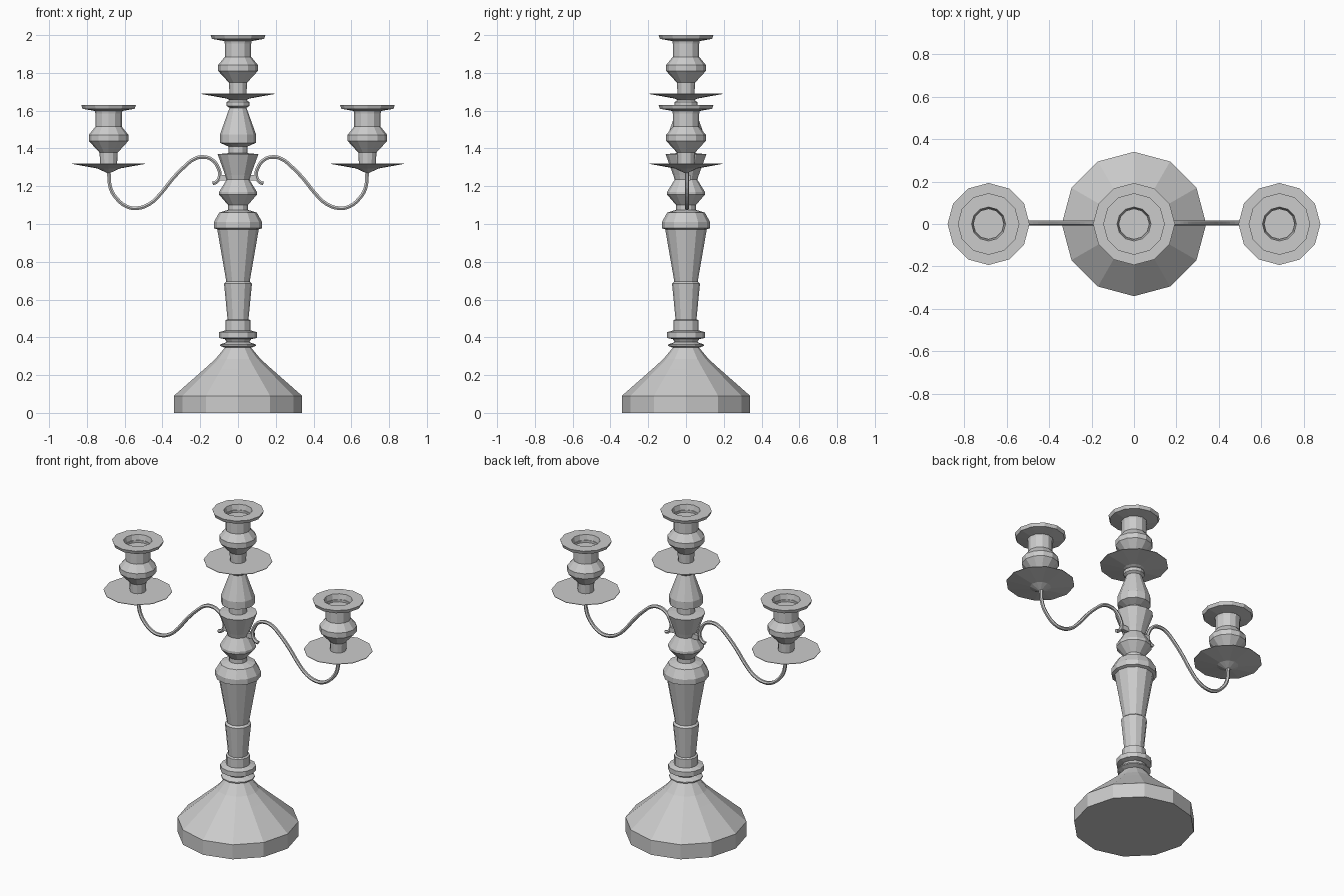
import bpy
import bmesh
from math import cos, sin, tau

SIDES = 12
ARM_X = 0.685      # distance of side cups from the column
ARM_DROP = 0.37    # side cups sit this much lower than the centre cup

cube = bpy.data.objects.get("Cube")
if cube:
    bpy.data.objects.remove(cube, do_unlink=True)

# Single pewter grey colour
grey = bpy.data.materials.new("pewter_grey")
grey.use_nodes = True
colour = (0.6, 0.6, 0.6, 1)
grey.diffuse_color = colour
grey.node_tree.nodes["Principled BSDF"].inputs["Base Color"].default_value = colour


def add_object(name, mesh, location=(0, 0, 0)):
    obj = bpy.data.objects.new(name, mesh)
    obj.location = location
    mesh.materials.clear()
    mesh.materials.append(grey)
    bpy.context.collection.objects.link(obj)
    return obj


def lathe(name, profile, location=(0, 0, 0)):
    """Turn a (radius, height) profile into a closed faceted solid."""
    bm = bmesh.new()
    rings = [[bm.verts.new((r * cos(tau * i / SIDES), r * sin(tau * i / SIDES), z))
              for i in range(SIDES)] for r, z in profile]
    for low, high in zip(rings, rings[1:]):
        for i in range(SIDES):
            j = (i + 1) % SIDES
            bm.faces.new((low[i], low[j], high[j], high[i]))
    bm.faces.new(rings[0][::-1])
    bm.faces.new(rings[-1])
    bmesh.ops.recalc_face_normals(bm, faces=bm.faces)
    mesh = bpy.data.meshes.new(name)
    bm.to_mesh(mesh)
    bm.free()
    return add_object(name, mesh, location)


# Base and turned column
lathe("base", [(0.34, 0), (0.34, 0.09), (0.175, 0.235), (0.12, 0.285), (0.07, 0.345)])
lathe("foot_rings", [(0.07, 0.345), (0.095, 0.355), (0.095, 0.362), (0.06, 0.375),
                     (0.07, 0.39), (0.1, 0.397), (0.1, 0.427), (0.067, 0.437),
                     (0.067, 0.49), (0.058, 0.495)])
lathe("lower_stem", [(0.055, 0.49), (0.074, 0.685), (0.062, 0.695), (0.11, 0.972),
                     (0.128, 0.978), (0.128, 1.01), (0.1, 1.06), (0.052, 1.075)])
lathe("upper_stem", [(0.052, 1.07), (0.052, 1.1), (0.1, 1.155), (0.1, 1.17), (0.06, 1.235),
                     (0.068, 1.26), (0.108, 1.37), (0.05, 1.375), (0.05, 1.41),
                     (0.095, 1.43), (0.095, 1.475), (0.045, 1.615), (0.06, 1.625),
                     (0.06, 1.645), (0.04, 1.66), (0.04, 1.68)])

# Drip dishes and candle cups
dish = [(0.008, 1.64), (0.06, 1.664), (0.193, 1.688), (0.193, 1.691)]
cup = [(0.045, 1.69), (0.048, 1.748), (0.105, 1.81), (0.105, 1.842), (0.07, 1.885),
       (0.07, 1.968), (0.138, 1.98), (0.145, 2.0), (0.08, 2.0), (0.07, 1.955)]
for label, x, drop in (("centre", 0, 0), ("left", ARM_X, ARM_DROP), ("right", -ARM_X, ARM_DROP)):
    lathe(label + "_dish", dish, (x, 0, -drop))
    lathe(label + "_cup", cup, (x, 0, -drop))

# Scrolled arms, from the inner curl out to the dish
path = [(0.135, 1.215), (0.115, 1.222), (0.096, 1.257), (0.105, 1.297), (0.137, 1.34),
        (0.185, 1.355), (0.23, 1.345), (0.28, 1.307), (0.35, 1.235), (0.41, 1.16),
        (0.47, 1.105), (0.54, 1.083), (0.59, 1.093), (0.64, 1.132), (0.675, 1.19),
        (0.684, 1.285)]


def arm(name, side):
    curve = bpy.data.curves.new(name + "_path", "CURVE")
    curve.dimensions = "3D"
    curve.resolution_u = 3
    curve.bevel_depth = 0.011
    curve.bevel_resolution = 1
    curve.use_fill_caps = True
    spline = curve.splines.new("BEZIER")
    spline.bezier_points.add(len(path) - 1)
    for point, (x, z) in zip(spline.bezier_points, path):
        point.co = (side * x, 0.005, z)
        point.handle_left_type = point.handle_right_type = "AUTO"
    helper = bpy.data.objects.new(name + "_path", curve)
    bpy.context.collection.objects.link(helper)
    graph = bpy.context.evaluated_depsgraph_get()
    mesh = bpy.data.meshes.new_from_object(helper.evaluated_get(graph))
    bpy.data.objects.remove(helper, do_unlink=True)
    mesh.shade_flat()
    add_object(name, mesh)


def peg(name, side):
    """Small block joining the arm to the column."""
    bm = bmesh.new()
    bmesh.ops.create_cube(bm, size=1)
    bmesh.ops.scale(bm, vec=(0.055, 0.025, 0.03), verts=bm.verts)
    mesh = bpy.data.meshes.new(name)
    bm.to_mesh(mesh)
    bm.free()
    add_object(name, mesh, (side * 0.072, 0.01, 1.245))


for label, side in (("left", 1), ("right", -1)):
    arm(label + "_arm", side)
    peg(label + "_arm_peg", side)
